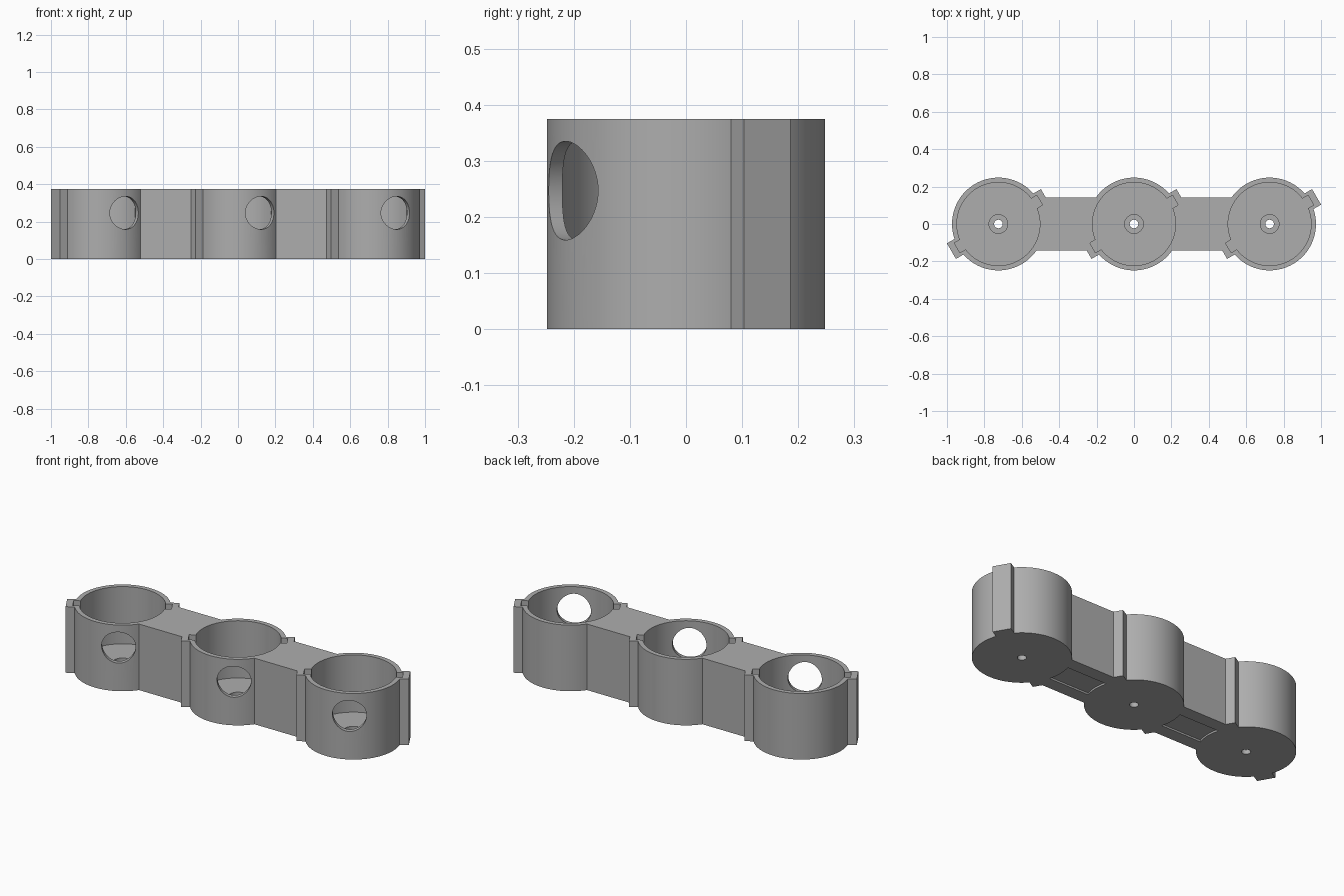
import bpy, math
from mathutils import Matrix

cube = bpy.data.objects.get("Cube")
if cube:
    bpy.data.objects.remove(cube, do_unlink=True)

HEIGHT, FLOOR, OUTER, INNER = 0.375, 0.05, 0.248, 0.222
CENTRES = (-0.725, 0, 0.725)
LUG_ANGLE = math.radians(30)

grey = bpy.data.materials.new("plain grey")
grey.use_nodes = True
colour = (0.42, 0.42, 0.42, 1)
grey.diffuse_color = colour
grey.node_tree.nodes["Principled BSDF"].inputs["Base Color"].default_value = colour


def finish(name):
    ob = bpy.context.object
    ob.name = name
    bpy.ops.object.transform_apply(location=True, rotation=True, scale=True)
    ob.data.materials.append(grey)
    return ob


def tube(name, x, radius, low, high, sides=96):
    bpy.ops.mesh.primitive_cylinder_add(vertices=sides, radius=radius, depth=high - low,
                                        location=(x, 0, (low + high) / 2))
    return finish(name)


def block(name, x, size, low, high, angle=0):
    bpy.ops.mesh.primitive_cube_add(size=1, location=(x, 0, (low + high) / 2),
                                    rotation=(0, 0, angle))
    bpy.context.object.scale = (*size, high - low)
    return finish(name)


def combine(body, other, operation):
    mod = body.modifiers.new(other.name, "BOOLEAN")
    mod.operation, mod.solver, mod.object = operation, "EXACT", other
    bpy.context.view_layer.objects.active = body
    bpy.ops.object.modifier_apply(modifier=mod.name)
    bpy.data.objects.remove(other, do_unlink=True)


# Connecting beam with a shallow channel underneath
body = block("triple_cup_holder", 0, (1.45, 0.286), 0, HEIGHT)
combine(body, block("channel", 0, (1.4, 0.14), -0.1, 0.01), "DIFFERENCE")

# Cup bodies and the lug bars on both sides of each
for x in CENTRES:
    combine(body, tube("cup", x, OUTER, 0, HEIGHT), "UNION")
    combine(body, block("lugs", x, (0.58, 0.096), 0, HEIGHT, LUG_ANGLE), "UNION")

# Cavities, rim slots, screw holes and round side windows
for x in CENTRES:
    combine(body, tube("cavity", x, INNER, FLOOR, 0.5), "DIFFERENCE")
    combine(body, block("slots", x, (0.51, 0.06), FLOOR, 0.5, LUG_ANGLE), "DIFFERENCE")
    combine(body, tube("counterbore", x, 0.05, 0.025, 0.2, 48), "DIFFERENCE")
    combine(body, tube("screw_hole", x, 0.023, -0.1, 0.2, 32), "DIFFERENCE")
    window = tube("window", 0, 0.088, 0.12, 0.4, 64)
    window.data.transform(Matrix.Translation((x, 0, 0.247))
                          @ Matrix.Rotation(LUG_ANGLE, 4, "Z")
                          @ Matrix.Rotation(math.pi / 2, 4, "X"))
    combine(body, window, "DIFFERENCE")

# Smooth round walls, crisp edges
bpy.ops.object.select_all(action="DESELECT")
body.select_set(True)
bpy.context.view_layer.objects.active = body
bpy.ops.object.shade_smooth_by_angle(angle=math.radians(30))
